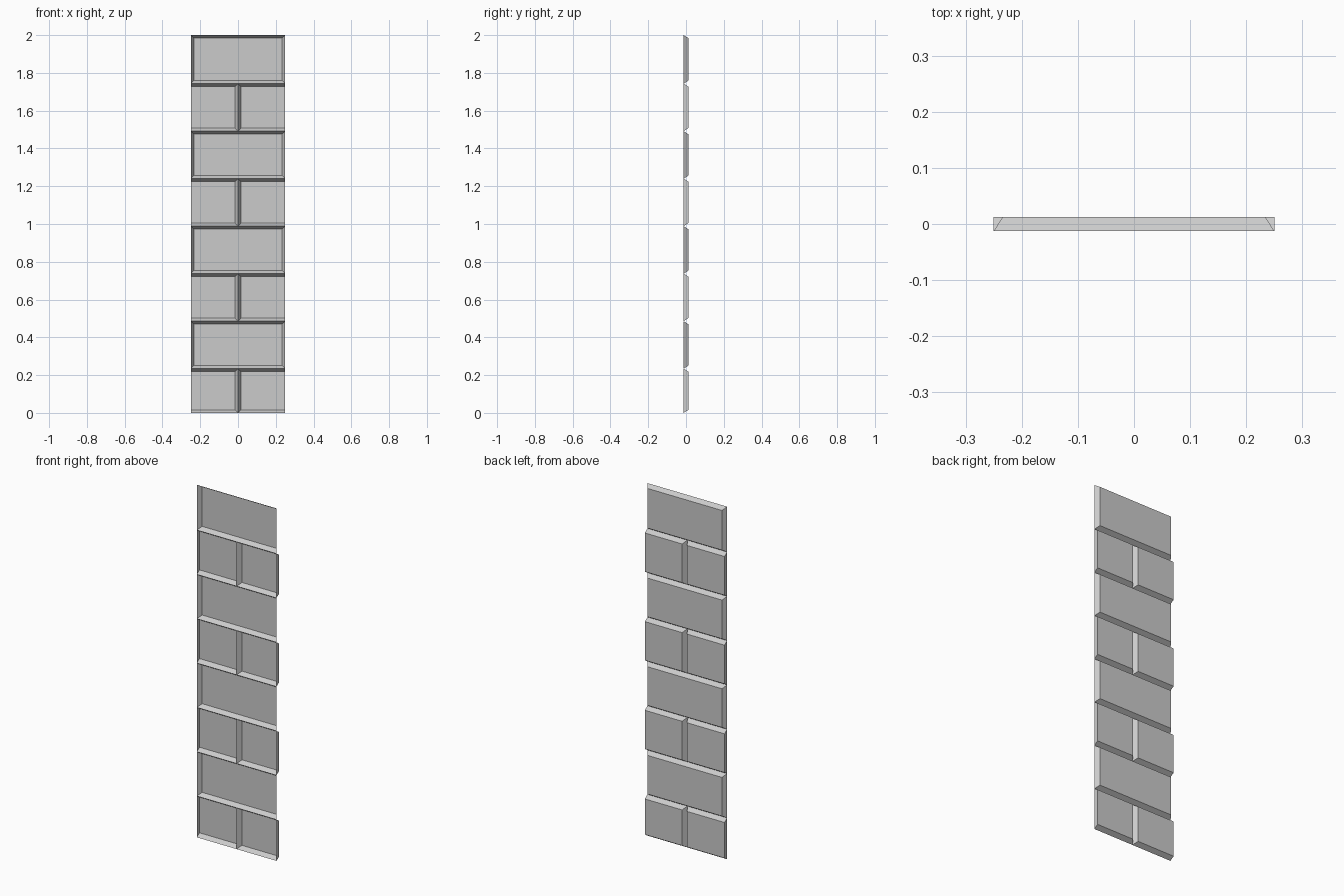
import bpy
import bmesh

cube = bpy.data.objects.get("Cube")
if cube:
    bpy.data.objects.remove(cube, do_unlink=True)

HALF_W, HALF_D, BEVEL = 0.25, 0.0125, 0.016
ROWS, COURSE, BOTTOM_TOP = 8, 0.2515, 0.234

stone = bpy.data.materials.new("grey stone")
stone.use_nodes = True
GREY = (0.6, 0.6, 0.6, 1)
stone.diffuse_color = GREY
stone.node_tree.nodes["Principled BSDF"].inputs["Base Color"].default_value = GREY


def make_brick(name, x0, x1, z0, z1, slope_left=BEVEL, slope_right=BEVEL):
    """Hollow brick, open at the front, tapering towards the back."""
    bm = bmesh.new()
    bmesh.ops.create_cube(bm, size=2)
    # Leave the front open
    front = [f for f in bm.faces if f.normal.y < -0.5]
    bmesh.ops.delete(bm, geom=front, context='FACES_ONLY')
    for v in bm.verts:
        inset = 1 if v.co.y > 0 else 0
        v.co.x = x0 + slope_left * inset if v.co.x < 0 else x1 - slope_right * inset
        v.co.z = z0 + BEVEL * inset if v.co.z < 0 else z1 - BEVEL * inset
        v.co.y *= HALF_D
    mesh = bpy.data.meshes.new(name)
    bm.to_mesh(mesh)
    bm.free()
    mesh.materials.append(stone)
    obj = bpy.data.objects.new(name, mesh)
    bpy.context.collection.objects.link(obj)


# Courses from the bottom up: a cut pair, then a whole brick
for row in range(ROWS):
    top = 2.0 if row == ROWS - 1 else BOTTOM_TOP + COURSE * row
    base = 0.0 if row == 0 else BOTTOM_TOP + COURSE * (row - 1)
    if row % 2:
        make_brick(f"whole_brick_{row}", -HALF_W, HALF_W, base, top)
    else:
        # Cut bricks end square at the panel sides
        make_brick(f"right_half_brick_{row}", -HALF_W, 0, base, top, slope_left=0)
        make_brick(f"left_half_brick_{row}", 0, HALF_W, base, top, slope_right=0)
